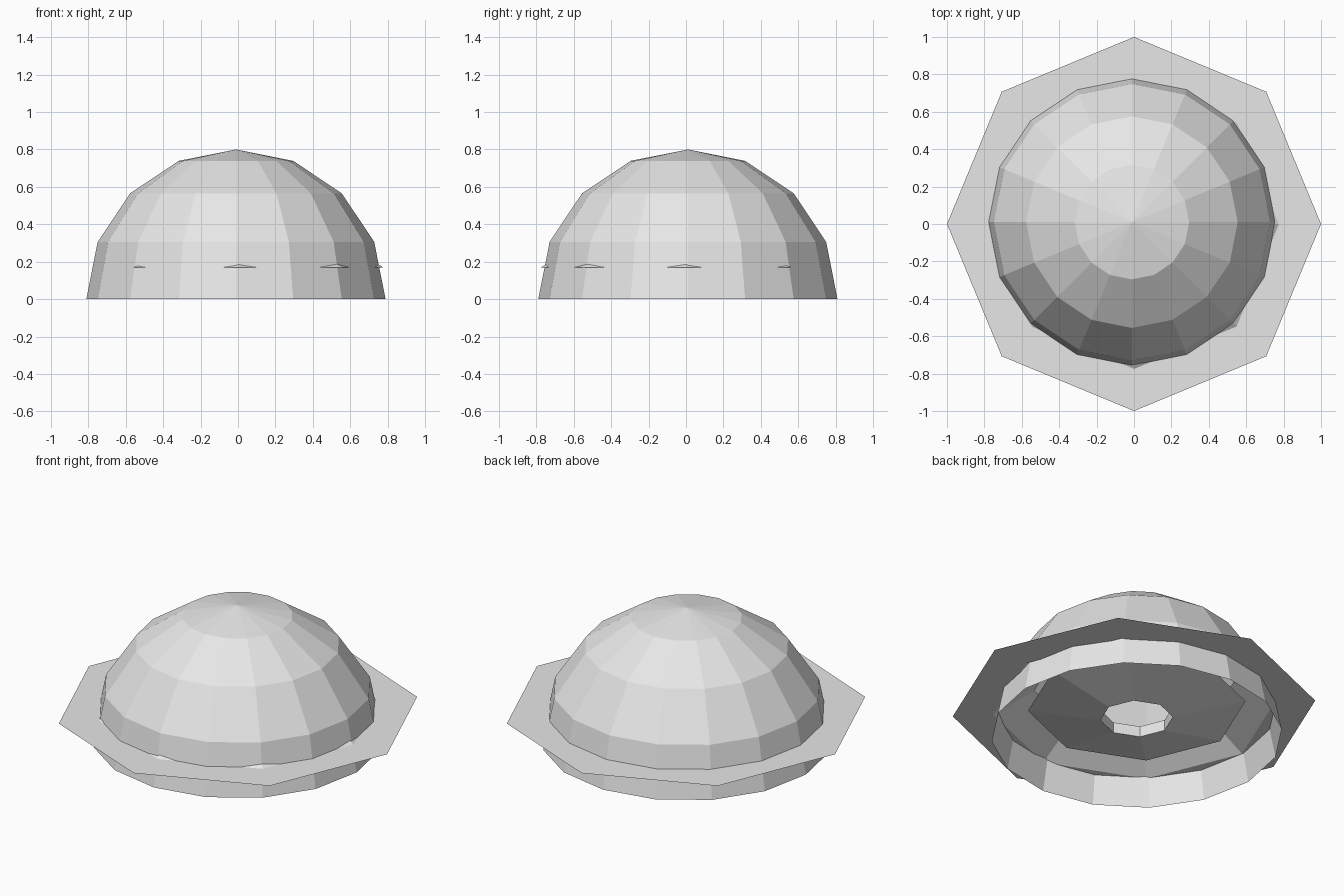
import bpy, bmesh
from math import cos, sin, pi, tau

if "Cube" in bpy.data.objects:
    bpy.data.objects.remove(bpy.data.objects["Cube"])

GREY = (0.8, 0.8, 0.8, 1)
grey = bpy.data.materials.new("plain_grey")
grey.use_nodes = True
grey.diffuse_color = GREY
grey.node_tree.nodes["Principled BSDF"].inputs["Base Color"].default_value = GREY


def lathe(name, profile, sides, centre=(0, 0)):
    """Open surface of revolution with flat faces from (radius, height) points."""
    bm = bmesh.new()
    rings = []
    for r, z in profile:
        count = sides if r > 0 else 1
        rings.append([bm.verts.new((r * cos(tau * i / sides), r * sin(tau * i / sides), z))
                      for i in range(count)])
    for low, high in zip(rings, rings[1:]):
        for i in range(sides):
            j = (i + 1) % sides
            if len(high) == 1:
                bm.faces.new((low[i], low[j], high[0]))
            else:
                bm.faces.new((low[i], low[j], high[j], high[i]))
    mesh = bpy.data.meshes.new(name)
    bm.to_mesh(mesh)
    bm.free()
    mesh.materials.append(grey)
    obj = bpy.data.objects.new(name, mesh)
    obj.location = (*centre, 0)
    bpy.context.collection.objects.link(obj)
    return obj


DOME_CENTRE = (-0.011, 0.01)
DOME_RADIUS = 0.8
BRIM_HEIGHT = 0.17

# Half sphere, open underneath
angles = [pi / 2 * k / 4 for k in range(4)]
dome_profile = [(DOME_RADIUS * cos(a), DOME_RADIUS * sin(a)) for a in angles]
lathe("dome", dome_profile + [(0, DOME_RADIUS)], 16, DOME_CENTRE)

# Thin octagonal brim with a collar rising inside the dome
lathe("brim", [(0.55, 0.31), (0.775, BRIM_HEIGHT), (1, BRIM_HEIGHT)], 8)

# Shallow bowl underneath with a short open tube in its middle
lathe("under_bowl", [(0.2, BRIM_HEIGHT), (0.2, 0.105), (0.6, 0.185)], 8, DOME_CENTRE)
